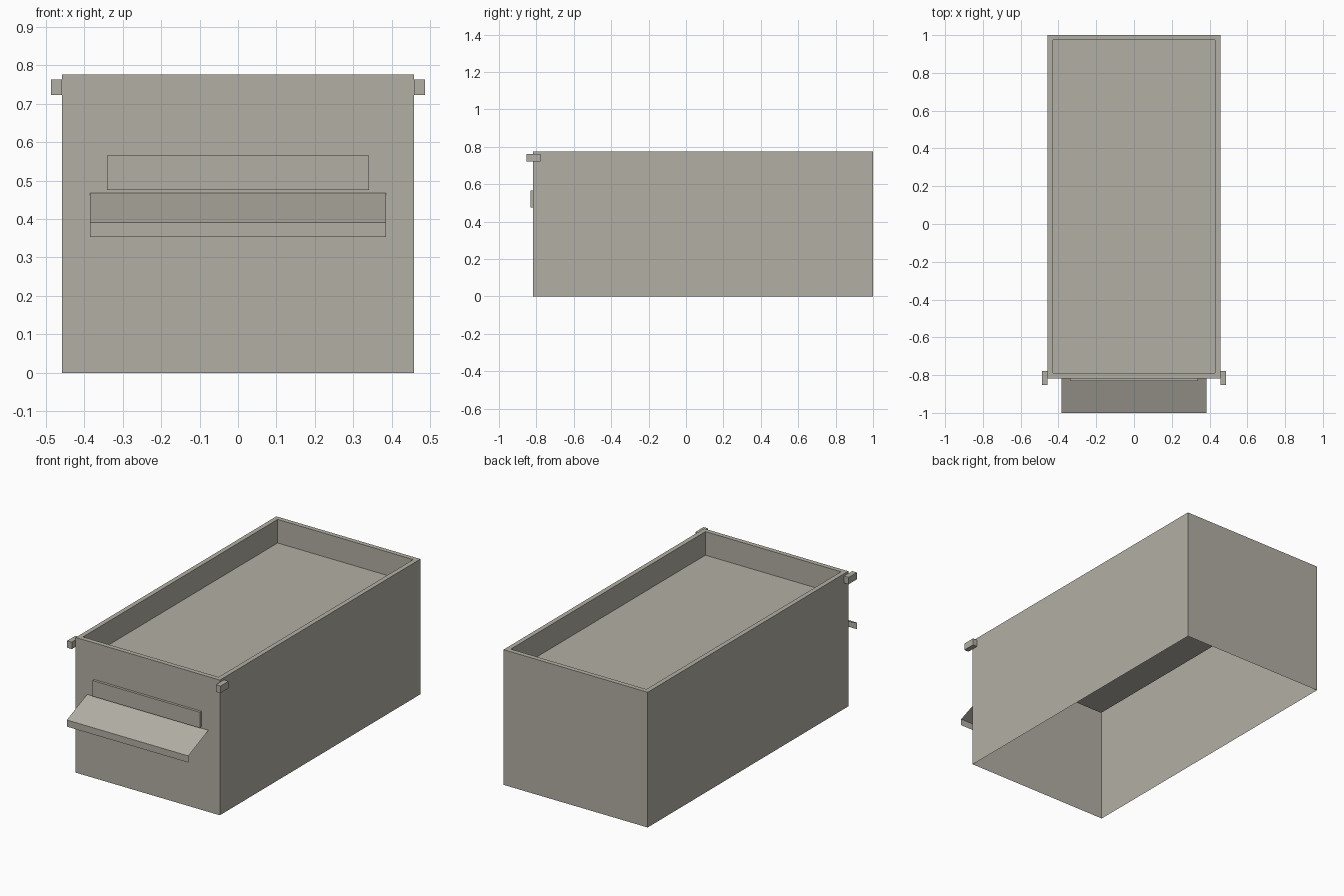
import bpy
import bmesh

cube = bpy.data.objects.get("Cube")
if cube:
    bpy.data.objects.remove(cube, do_unlink=True)

# One concrete-grey material for the whole building
grey = bpy.data.materials.new("warm grey")
grey.use_nodes = True
colour = (0.45, 0.43, 0.375, 1)
grey.diffuse_color = colour
grey.node_tree.nodes["Principled BSDF"].inputs["Base Color"].default_value = colour

HALF_WIDTH, FRONT, BACK = 0.457, -0.817, 1.0
TOP, ROOF, RIM = 0.775, 0.64, 0.027


def finish(name, bm):
    mesh = bpy.data.meshes.new(name)
    bm.to_mesh(mesh)
    bm.free()
    mesh.materials.append(grey)
    obj = bpy.data.objects.new(name, mesh)
    bpy.context.collection.objects.link(obj)
    return obj


def box(name, x, y, z):
    bm = bmesh.new()
    bmesh.ops.create_cube(bm, size=1)
    for v in bm.verts:
        for i, (low, high) in enumerate((x, y, z)):
            v.co[i] = low if v.co[i] < 0 else high
    return finish(name, bm)


# Hollow shell: outer walls, flat parapet rim, inner parapet and sunken roof
bm = bmesh.new()
rings = []
for inset, z in ((0, 0), (0, TOP), (RIM, TOP), (RIM, ROOF)):
    w, f, b = HALF_WIDTH - inset, FRONT + inset, BACK - inset
    rings.append([bm.verts.new((x, y, z))
                  for x, y in ((-w, f), (w, f), (w, b), (-w, b))])
for lower, upper in zip(rings, rings[1:]):
    for i in range(4):
        j = (i + 1) % 4
        bm.faces.new((lower[i], lower[j], upper[j], upper[i]))
bm.faces.new(rings[-1])
finish("building_shell", bm)

# Raised window panel on the front wall
box("front_window", (-0.34, 0.34), (-0.832, FRONT), (0.475, 0.565))

# Thin sloping awning with a hanging front flap
bm = bmesh.new()
rows = [[bm.verts.new((x, y, z)) for x in (-0.385, 0.385)]
        for y, z in ((-1.0, 0.353), (-1.0, 0.391), (FRONT, 0.468))]
for a, b in zip(rows, rows[1:]):
    bm.faces.new((a[0], a[1], b[1], b[0]))
finish("awning", bm)

# Small brackets on the upper front corners
for side, sign in (("left", 1), ("right", -1)):
    xs = sorted((sign * HALF_WIDTH, sign * 0.486))
    box(side + "_bracket", xs, (-0.853, -0.779), (0.722, 0.762))
